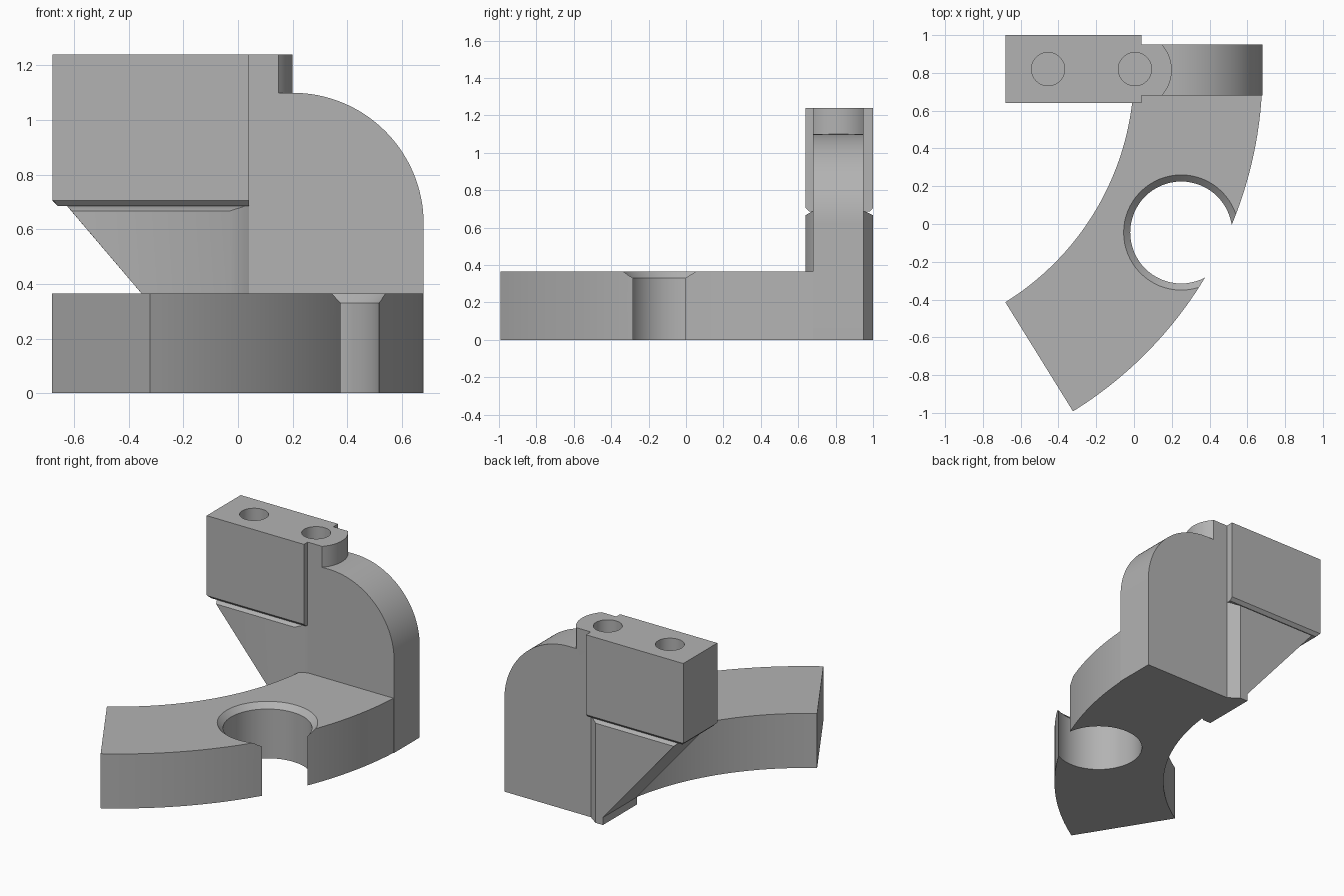
import bpy
import bmesh
from math import cos, sin, asin, atan2, pi, radians

default = bpy.data.objects.get("Cube")
if default:
    bpy.data.objects.remove(default, do_unlink=True)

grey = bpy.data.materials.new("machined grey")
grey.use_nodes = True
colour = (0.45, 0.45, 0.45, 1)
grey.diffuse_color = colour
grey.node_tree.nodes["Principled BSDF"].inputs["Base Color"].default_value = colour


def loft(name, rings):
    """Closed solid through rings of equal point count."""
    bm = bmesh.new()
    loops = [[bm.verts.new(p) for p in ring] for ring in rings]
    count = len(loops[0])
    for a, b in zip(loops, loops[1:]):
        for i in range(count):
            j = (i + 1) % count
            bm.faces.new((a[i], a[j], b[j], b[i]))
    bm.faces.new(loops[0])
    bm.faces.new(loops[-1])
    bmesh.ops.recalc_face_normals(bm, faces=bm.faces[:])
    mesh = bpy.data.meshes.new(name)
    bm.to_mesh(mesh)
    bm.free()
    mesh.materials.append(grey)
    obj = bpy.data.objects.new(name, mesh)
    bpy.context.collection.objects.link(obj)
    return obj


def loft_y(name, sections):
    return loft(name, [[(x, y, z) for x, z in prof] for y, prof in sections])


def loft_z(name, sections):
    return loft(name, [[(x, y, z) for x, y in prof] for z, prof in sections])


def arc(cx, cy, r, start, end, n):
    return [(cx + r * cos(start + (end - start) * i / n),
             cy + r * sin(start + (end - start) * i / n)) for i in range(n + 1)]


def circle(cx, cy, r, n=64):
    return arc(cx, cy, r, 0, 2 * pi, n)[:-1]


def boolean(obj, tool, operation):
    mod = obj.modifiers.new(operation, 'BOOLEAN')
    mod.object = tool
    mod.operation = operation
    mod.solver = 'EXACT'
    bpy.context.view_layer.objects.active = obj
    bpy.ops.object.modifier_apply(modifier=mod.name)


FRONT, BACK = 0.68, 0.95      # faces of the upright
OUT_FRONT, OUT_BACK = 0.64, 1.0   # faces of the wider block
TOP, PLATE = 1.24, 0.365

# Curved base plate
cx, cy, r_in, r_out = -1.44, 0.81, 1.44, 2.12
end = atan2(-0.85, 0.527)
outline = (arc(cx, cy, r_out, asin((FRONT - cy) / r_out), end, 48)
           + arc(cx, cy, r_in, end, asin((FRONT - cy) / r_in), 48))
base = loft_z("base_plate", [(0, outline), (PLATE, outline)])

# Chamfered round opening, breaking through the outer edge
hx, hy, hr = 0.25, -0.045, 0.27
opening = loft_z("opening_cutter", [
    (-0.1, circle(hx, hy, hr)), (PLATE - 0.035, circle(hx, hy, hr)),
    (PLATE, circle(hx, hy, hr + 0.035)), (PLATE + 0.1, circle(hx, hy, hr + 0.135))])
boolean(base, opening, 'DIFFERENCE')

# Rounded upright wall
wall = [(0.04, 0), (0.68, 0)] + arc(0.2, 0.62, 0.48, 0, pi / 2, 32) + [(0.04, 1.1)]
upright = loft_y("upright", [(FRONT, wall), (BACK, wall)])

# Rounded boss on top of the wall
boss_half = asin((BACK - FRONT) / 2 / 0.2)
mid = (FRONT + BACK) / 2
boss_outline = [(0.04, FRONT)] + arc(0, mid, 0.2, -boss_half, boss_half, 16) + [(0.04, BACK)]
boss = loft_z("boss", [(1.0, boss_outline), (TOP, boss_outline)])
boolean(upright, boss, 'UNION')

# Upper block with chamfered lower edges
outer = [(0.04, TOP), (-0.68, TOP), (-0.68, 0.708), (-0.675, 0.705), (0.04, 0.705)]
inner = [(0.04, TOP), (-0.68, TOP), (-0.68, 0.705), (-0.66, 0.685), (0.04, 0.685)]
block = loft_y("upper_block", [(OUT_FRONT, outer), (OUT_FRONT + 0.02, inner),
                               (OUT_BACK - 0.02, inner), (OUT_BACK, outer)])

# Sloping gusset, bevelled towards the block and the wall
toe = [(-0.085, 0), (-0.085, 0.05)]
face = toe + [(-0.61, 0.667), (-0.03, 0.667), (-0.03, 0)]
core = toe + [(-0.63, 0.69), (0.04, 0.69), (0.04, 0)]
gusset = loft_y("gusset", [(OUT_FRONT, face), (FRONT, core), (BACK, core), (OUT_BACK, face)])

# Two bores in the top
cutters = [opening, boss]
for x in (-0.455, 0.005):
    bore = loft_z("bore_cutter", [(z, circle(x, 0.82, 0.088, 48)) for z in (0.8, 1.4)])
    for part in (block, upright):
        boolean(part, bore, 'DIFFERENCE')
    cutters.append(bore)
for cutter in cutters:
    bpy.data.objects.remove(cutter, do_unlink=True)

# Smooth the curved walls, keep edges crisp
bpy.ops.object.select_all(action='DESELECT')
for part in (base, upright, block, gusset):
    part.select_set(True)
bpy.context.view_layer.objects.active = base
bpy.ops.object.shade_smooth_by_angle(angle=radians(30))
